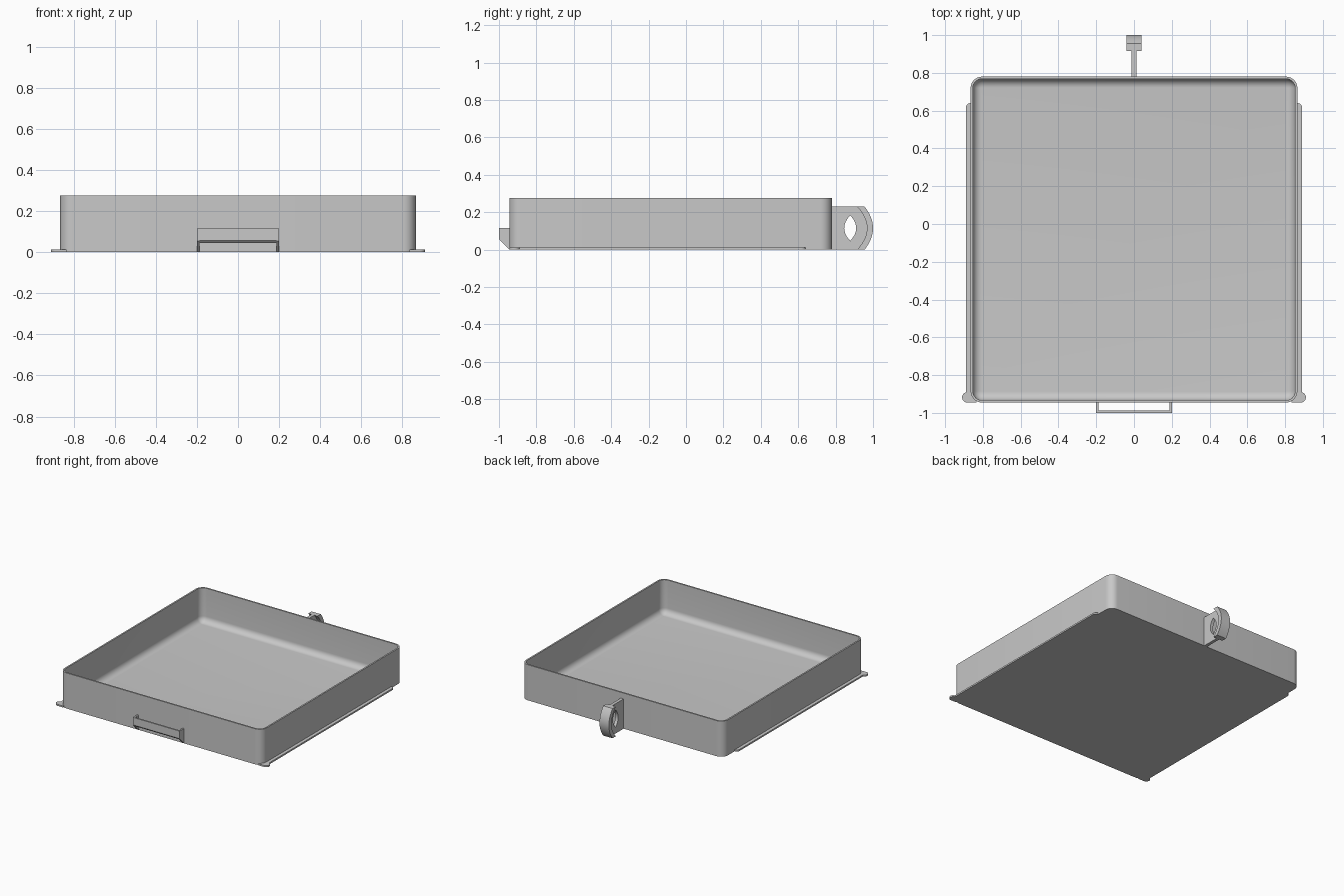
import bpy, bmesh, math
from mathutils import Vector

if "Cube" in bpy.data.objects:
    bpy.data.objects.remove(bpy.data.objects["Cube"], do_unlink=True)

GREY = (0.58, 0.58, 0.58, 1)
mat = bpy.data.materials.new("plain_grey")
mat.use_nodes = True
mat.diffuse_color = GREY
mat.node_tree.nodes["Principled BSDF"].inputs["Base Color"].default_value = GREY

HALF_X, FRONT, BACK, HEIGHT = 0.865, -0.945, 0.78, 0.275
WALL, CORNER, FILLET, FLOOR = 0.012, 0.06, 0.046, 0.012
LIP = 0.012          # thickness of rails and tabs
HOOK_H = 0.23


def finish(name, bm):
    bmesh.ops.recalc_face_normals(bm, faces=bm.faces)
    mesh = bpy.data.meshes.new(name)
    bm.to_mesh(mesh)
    bm.free()
    obj = bpy.data.objects.new(name, mesh)
    bpy.context.collection.objects.link(obj)
    mesh.materials.append(mat)
    bpy.ops.object.select_all(action="DESELECT")
    obj.select_set(True)
    bpy.context.view_layer.objects.active = obj
    bpy.ops.object.shade_smooth_by_angle(angle=math.radians(35))
    return obj


def rounded_rect(x0, x1, y0, y1, radii, steps=8):
    """Counter-clockwise outline; radii start at the right-back corner."""
    pts = []
    corners = [(x1, y1, -1, -1), (x0, y1, 1, -1), (x0, y0, 1, 1), (x1, y0, -1, 1)]
    for i, ((x, y, sx, sy), r) in enumerate(zip(corners, radii)):
        if r == 0:
            pts.append((x, y))
            continue
        for k in range(steps + 1):
            a = math.pi / 2 * (i + k / steps)
            pts.append((x + sx * r + r * math.cos(a), y + sy * r + r * math.sin(a)))
    return pts


def plate(name, loops, start, depth, to_world, shift):
    """Fill outlines (later ones are holes) and extrude them."""
    bm = bmesh.new()
    edges = []
    for loop in loops:
        vs = [bm.verts.new(to_world(a, b, start)) for a, b in loop]
        edges += [bm.edges.new((v, vs[i - 1])) for i, v in enumerate(vs)]
    bmesh.ops.triangle_fill(bm, edges=edges, use_beauty=True)
    res = bmesh.ops.extrude_face_region(bm, geom=bm.faces[:], use_keep_orig=True)
    moved = [g for g in res["geom"] if isinstance(g, bmesh.types.BMVert)]
    bmesh.ops.translate(bm, verts=moved, vec=Vector(shift) * depth)
    return finish(name, bm)


def flat_plate(name, loops, z0, depth):
    return plate(name, loops, z0, depth, lambda a, b, c: (a, b, c), (0, 0, 1))


def side_plate(name, loops, x0, depth):
    return plate(name, loops, x0, depth, lambda a, b, c: (c, a, b), (1, 0, 0))


# Tray: stacked outlines running up the outside, over the rim and down inside
layers = [(0, 0), (0, HEIGHT), (WALL, HEIGHT)]
for k in range(9):
    a = math.pi / 2 * k / 8
    layers.append((WALL + FILLET * (1 - math.cos(a)),
                   FLOOR + FILLET * (1 - math.sin(a))))
bm = bmesh.new()
rings = []
for inset, z in layers:
    r = max(CORNER - inset, 0.002)
    outline = rounded_rect(-HALF_X + inset, HALF_X - inset,
                           FRONT + inset, BACK - inset, [r] * 4)
    rings.append([bm.verts.new((x, y, z)) for x, y in outline])
for low, high in zip(rings, rings[1:]):
    for i in range(len(low)):
        bm.faces.new((low[i - 1], low[i], high[i], high[i - 1]))
bm.faces.new(rings[0][::-1])
bm.faces.new(rings[-1])
finish("tray", bm)

# Side rails and front corner tabs
for side, s in (("left", 1), ("right", -1)):
    rail = rounded_rect(HALF_X - 0.008, 0.89, -0.92, 0.64, (0.024, 0, 0, 0))
    tab = rounded_rect(0.835, 0.91, FRONT, -0.89, (0.027, 0, 0, 0.027))
    flat_plate(side + "_rail", [[(s * x, y) for x, y in rail]], 0, LIP)
    flat_plate(side + "_front_tab", [[(s * x, y) for x, y in tab]], 0, LIP)

# Front handle: slanted grip bar on two thin arms
GRIP_W, ARM = 0.2, 0.012
arm = [(-1, 0.115), (FRONT + 0.005, 0.115), (FRONT + 0.005, 0), (FRONT, 0), (-1, 0.055)]
bar = [(-1, 0.115), (-0.988, 0.115), (-0.988, 0.045), (-1, 0.057)]
side_plate("handle_grip", [bar], -GRIP_W, 2 * GRIP_W)
side_plate("handle_left_arm", [arm], GRIP_W - ARM, ARM)
side_plate("handle_right_arm", [arm], -GRIP_W, ARM)


# Rear lug: pierced web with a curved pad
def bow(y0, sag, n=16):
    ts = [2 * i / n - 1 for i in range(n + 1)]
    return [(y0 + sag * (1 - t * t), HOOK_H / 2 * (1 + t)) for t in ts]


lens = []
for s in (1, -1):
    for i in range(12):
        t = s * (2 * i / 12 - 1)
        lens.append((0.878 + s * 0.032 * (1 - t * t), HOOK_H / 2 + 0.068 * t))
web = [(BACK - 0.005, HOOK_H), (BACK - 0.005, 0)] + bow(0.925, 0.05)
pad = bow(0.955, 0.045) + bow(0.915, 0.053)[::-1]
side_plate("lug_web", [web, lens], -0.012, 0.024)
side_plate("lug_pad", [pad], -0.04, 0.08)
